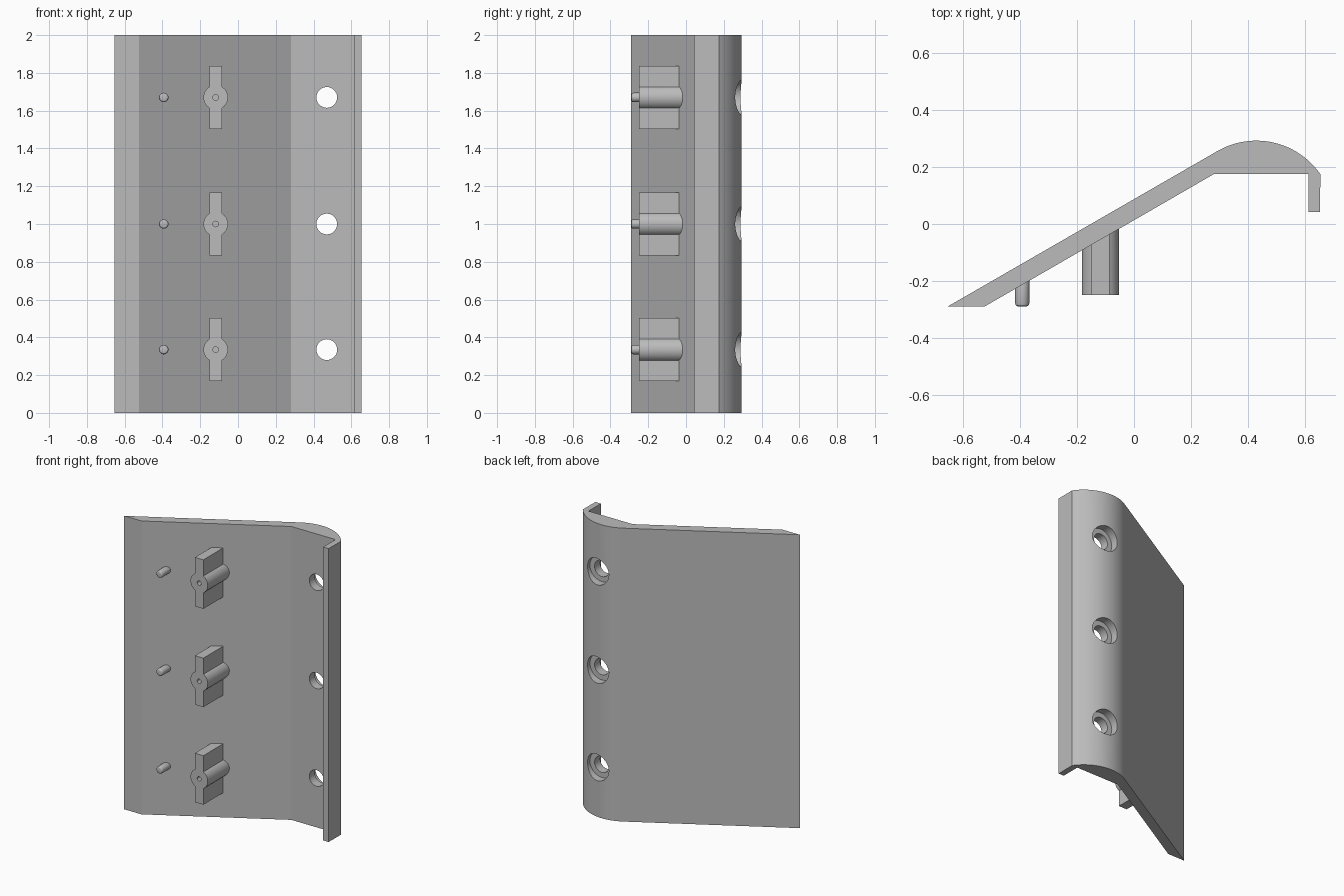
import bpy, bmesh, math
from mathutils import Vector

cube = bpy.data.objects.get("Cube")
if cube:
    bpy.data.objects.remove(cube, do_unlink=True)

grey = bpy.data.materials.new("light grey")
grey.use_nodes = True
grey.diffuse_color = (0.5, 0.5, 0.5, 1)
grey.node_tree.nodes["Principled BSDF"].inputs["Base Color"].default_value = (0.5, 0.5, 0.5, 1)

SLOPE = math.tan(math.radians(30))
ROWS = (0.335, 1.0, 1.67)


def inner_face(x):
    """Depth of the sloping panel's front surface at x."""
    return 0.175 + (x - 0.28) * SLOPE


def arc(cx, cy, r, start, end, steps):
    angles = [math.radians(start + (end - start) * i / steps) for i in range(steps + 1)]
    return [(cx + r * math.cos(a), cy + r * math.sin(a)) for a in angles]


def prism(name, outline, place, offset):
    """Extrude a 2D outline, mapped to 3D by place, along offset."""
    bm = bmesh.new()
    face = bm.faces.new([bm.verts.new(place(*p)) for p in outline])
    extruded = bmesh.ops.extrude_face_region(bm, geom=[face])
    top = [g for g in extruded["geom"] if isinstance(g, bmesh.types.BMVert)]
    bmesh.ops.translate(bm, verts=top, vec=Vector(offset))
    bmesh.ops.recalc_face_normals(bm, faces=bm.faces)
    mesh = bpy.data.meshes.new(name)
    bm.to_mesh(mesh)
    bm.free()
    mesh.materials.append(grey)
    obj = bpy.data.objects.new(name, mesh)
    bpy.context.collection.objects.link(obj)
    return obj


def front_prism(name, outline, front, back):
    return prism(name, outline, lambda x, z: (x, front, z), (0, back - front, 0))


def circle(x, z, r, steps=32):
    return arc(x, z, r, 0, 360, steps)[:-1]


def select(obj):
    bpy.ops.object.select_all(action='DESELECT')
    obj.select_set(True)
    bpy.context.view_layer.objects.active = obj


def cut(obj, cutter):
    cutter.hide_render = True
    mod = obj.modifiers.new("cut", 'BOOLEAN')
    mod.operation, mod.solver, mod.object = 'DIFFERENCE', 'EXACT', cutter
    select(obj)
    bpy.ops.object.modifier_apply(modifier=mod.name)
    bpy.data.objects.remove(cutter, do_unlink=True)


def smooth(obj):
    select(obj)
    bpy.ops.object.shade_smooth_by_angle(angle=math.radians(25))


def seat_on_panel(obj, back):
    """Slant the back end so that it sinks just into the sloping panel."""
    for v in obj.data.vertices:
        if abs(v.co.y - back) < 1e-4:
            v.co.y = inner_face(v.co.x) + 0.02


# Panel: sloping sheet, rounded ridge and hooked lip
profile = [(-0.655, -0.29), (-0.525, -0.29), (0.28, 0.175), (0.613, 0.175),
           (0.613, 0.042), (0.654, 0.042)]
profile += arc(0.43, 0.0195, 0.2735, 34.6, 120, 28)
panel = prism("panel", profile, lambda x, y: (x, y, 0), (0, 0, 2))

# Counterbored screw holes through the ridge
for z in ROWS:
    cut(panel, front_prism("bore_cutter", circle(0.47, z, 0.055), 0.1, 0.4))
    cut(panel, front_prism("counterbore_cutter", circle(0.47, z, 0.09), 0.235, 0.4))
smooth(panel)

for i, z in enumerate(ROWS):
    # Screw boss with a fin above and below
    x, half, r = -0.118, 0.032, 0.065
    a = math.degrees(math.acos(half / r))
    outline = arc(x, z, r, -a, a, 16)
    outline += [(x + half, z + 0.167), (x - half, z + 0.167)]
    outline += arc(x, z, r, 180 - a, 180 + a, 16)
    outline += [(x - half, z - 0.167), (x + half, z - 0.167)]
    boss = front_prism(f"screw_boss_{i + 1}", outline, -0.25, 0)
    seat_on_panel(boss, 0)
    cut(boss, front_prism("pilot_cutter", circle(x, z, 0.015, 16), -0.3, -0.12))
    smooth(boss)

    # Locating pin with a rounded tip
    pin = front_prism(f"locating_pin_{i + 1}", circle(-0.393, z, 0.025, 24), -0.29, 0)
    seat_on_panel(pin, 0)
    bevel = pin.modifiers.new("tip", 'BEVEL')
    bevel.width, bevel.segments = 0.012, 3
    bevel.limit_method, bevel.angle_limit = 'ANGLE', math.radians(40)
    select(pin)
    bpy.ops.object.modifier_apply(modifier=bevel.name)
    smooth(pin)
